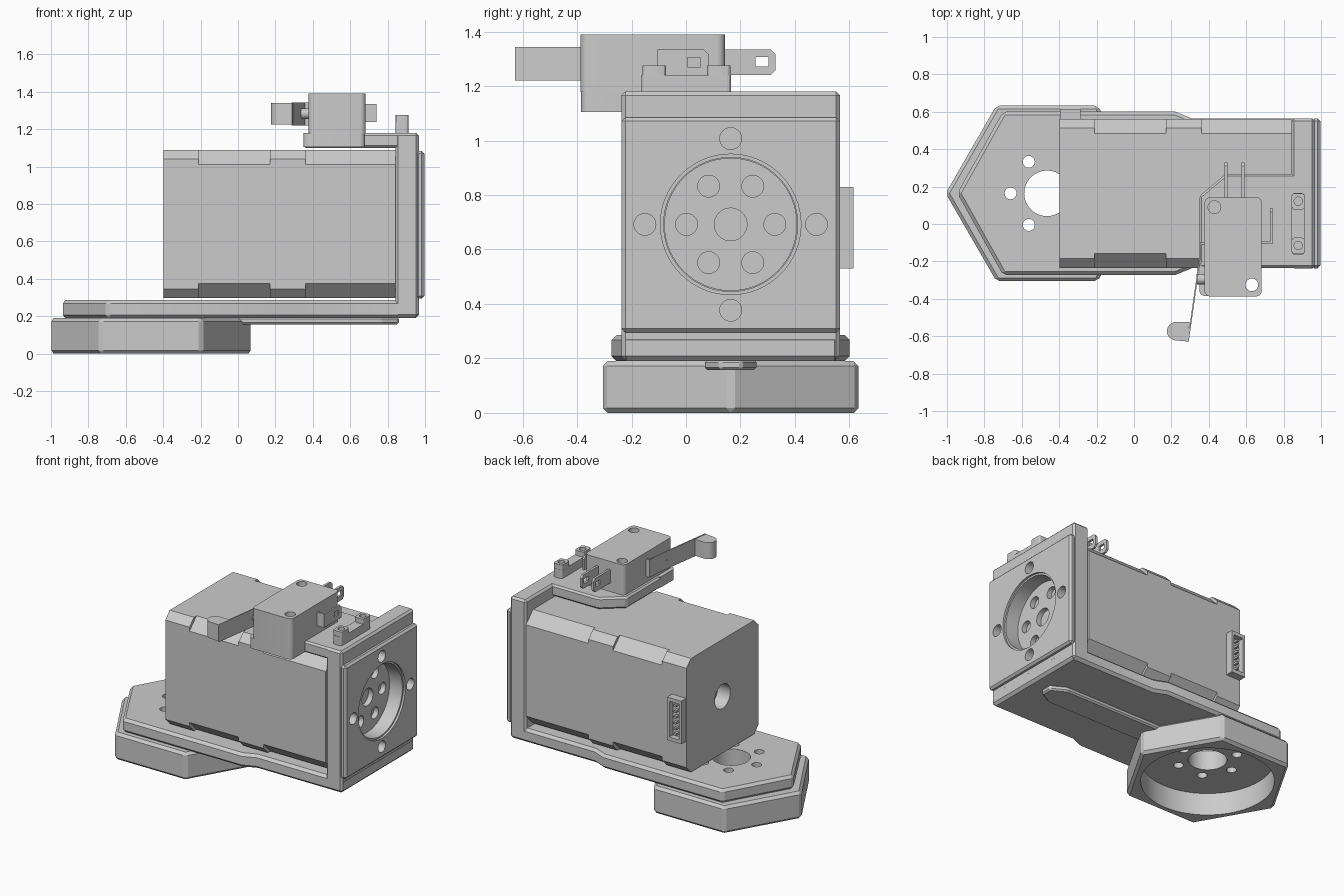
import bpy, bmesh
from math import cos, sin, pi, radians

if "Cube" in bpy.data.objects:
    bpy.data.objects.remove(bpy.data.objects["Cube"])

CY, CZ = 0.164, 0.692      # motor axis
HX = -0.465                # centre of hexagonal foot


def prism(name, pts, axis, lo, hi, bevel=0.0, smooth=False):
    """Extrude a 2D outline along an axis; outline is (y,z), (x,z) or (x,y)."""
    put = {'x': lambda a, b, c: (c, a, b),
           'y': lambda a, b, c: (a, c, b),
           'z': lambda a, b, c: (a, b, c)}[axis]
    bm = bmesh.new()
    face = bm.faces.new([bm.verts.new(put(a, b, lo)) for a, b in pts])
    ext = bmesh.ops.extrude_face_region(bm, geom=[face])
    top = [v for v in ext['geom'] if isinstance(v, bmesh.types.BMVert)]
    off = put(0, 0, hi - lo)
    bmesh.ops.translate(bm, verts=top, vec=off)
    bmesh.ops.recalc_face_normals(bm, faces=bm.faces)
    if bevel:
        sharp = [e for e in bm.edges if e.calc_face_angle(0) > 0.5]
        bmesh.ops.bevel(bm, geom=sharp, offset=bevel, segments=1,
                        affect='EDGES', clamp_overlap=True)
    me = bpy.data.meshes.new(name)
    bm.to_mesh(me)
    bm.free()
    ob = bpy.data.objects.new(name, me)
    bpy.context.collection.objects.link(ob)
    if smooth:
        shade(ob)
    return ob


def shade(ob):
    bpy.ops.object.select_all(action='DESELECT')
    ob.select_set(True)
    bpy.context.view_layer.objects.active = ob
    bpy.ops.object.shade_smooth_by_angle(angle=radians(25))


def circle(a, b, r, n=32):
    return [(a + r * cos(2 * pi * i / n), b + r * sin(2 * pi * i / n)) for i in range(n)]


def rect(a0, a1, b0, b1):
    return [(a0, b0), (a1, b0), (a1, b1), (a0, b1)]


def rounded(a0, a1, b0, b1, r, n=6):
    out = []
    for k, (a, b) in enumerate([(a1 - r, b1 - r), (a0 + r, b1 - r), (a0 + r, b0 + r), (a1 - r, b0 + r)]):
        for i in range(n + 1):
            t = (k + i / n) * pi / 2
            out.append((a + r * cos(t), b + r * sin(t)))
    return out


def octa(a0, a1, b0, b1, c):
    return [(a0 + c, b0), (a1 - c, b0), (a1, b0 + c), (a1, b1 - c),
            (a1 - c, b1), (a0 + c, b1), (a0, b1 - c), (a0, b0 + c)]


def apply_bool(ob, other, op):
    bpy.context.view_layer.objects.active = ob
    m = ob.modifiers.new(op, 'BOOLEAN')
    m.operation, m.object, m.solver = op, other, 'EXACT'
    bpy.ops.object.modifier_apply(modifier=m.name)
    bpy.data.objects.remove(other)


def holes(ob, axis, lo, hi, spots):
    """Drill round holes; spots are (a, b, radius)."""
    for a, b, r in spots:
        apply_bool(ob, prism('cutter', circle(a, b, r, 64 if r > 0.2 else 32), axis, lo, hi), 'DIFFERENCE')
    shade(ob)


# bolt circle in the foot
bolts = [(HX + 0.195 * cos(k * pi / 3), CY + 0.195 * sin(k * pi / 3), 0.032) for k in range(6)]
bolts.append((HX, CY, 0.122))

# hexagonal foot with round cavity below
foot = prism('hex_foot', circle(HX, CY, 0.542, 6), 'z', 0, 0.19, 0.018)
holes(foot, 'z', -0.05, 0.155, [(HX, CY, 0.42)])
holes(foot, 'z', 0.1, 0.3, bolts)

# base plate, pointed at the left and stepped in at the right
half = [(-0.945, 0), (-0.70, 0.437), (0.22, 0.437), (0.31, 0.40), (0.968, 0.40)]
outline = [(x, CY + d) for x, d in half] + [(x, CY - d) for x, d in half[:0:-1]]
base = prism('base_plate', outline, 'z', 0.19, 0.286, 0.018)
holes(base, 'z', 0.1, 0.4, bolts)

# rib under the base plate
prism('bottom_rib', [(-0.1, CY - 0.095), (0.76, CY - 0.095), (0.86, CY - 0.04), (0.86, CY + 0.04),
                     (0.76, CY + 0.095), (-0.1, CY + 0.095)], 'z', 0.157, 0.195, 0.01)

# upright end plate with a raised outer panel
face_holes = [(CY, CZ, 0.246)] + [(CY + 0.315 * cos(k * pi / 2), CZ + 0.315 * sin(k * pi / 2), 0.04)
                                  for k in range(4)]
upright = prism('end_plate', rect(-0.237, 0.565, 0.195, 1.18), 'x', 0.842, 0.967, 0.014)
holes(upright, 'x', 0.8, 1.05, face_holes)
panel = prism('outer_panel', rect(-0.237, 0.565, 0.295, 1.085), 'x', 0.95, 0.996, 0.014)
holes(panel, 'x', 0.9, 1.05, face_holes)
holes(panel, 'x', 0.982, 1.05, [(CY, CZ, 0.258)])

# motor output disc seen through the opening
disc = prism('output_disc', circle(CY, CZ, 0.244, 64), 'x', 0.83, 0.885)
holes(disc, 'x', 0.85, 0.95, [(CY, CZ, 0.06)] +
      [(CY + 0.162 * cos(k * pi / 3), CZ + 0.162 * sin(k * pi / 3), 0.04) for k in range(6)])

# motor body: alternating end caps and laminations
sections = [('motor_rear_cap', -0.397, -0.21, 0.05), ('motor_core', -0.21, 0.17, 0.078),
            ('motor_front_cap', 0.17, 0.36, 0.05), ('gearbox', 0.36, 0.842, 0.078)]
for name, x0, x1, c in sections:
    part = prism(name, octa(-0.235, 0.562, 0.297, 1.09, c), 'x', x0, x1)
    if name == 'motor_rear_cap':
        holes(part, 'x', -0.45, -0.3, [(CY, CZ, 0.085)])

# rear cable socket with pins
socket = prism('cable_socket', rect(-0.395, -0.285, 0.53, 0.83), 'y', 0.55, 0.615)
apply_bool(socket, prism('cutter', rect(-0.378, -0.302, 0.555, 0.805), 'y', 0.575, 0.65), 'DIFFERENCE')
for i in range(6):
    z = 0.58 + i * 0.04
    prism('socket_pin', rect(-0.348, -0.332, z - 0.007, z + 0.007), 'y', 0.57, 0.61)

# top shelf carrying the switch
shelf = prism('switch_shelf', [(0.35, -0.235), (0.90, -0.235), (0.90, 0.268), (0.49, 0.268), (0.35, 0.15)],
              'z', 1.1, 1.18, 0.012)
tongue = prism('switch_tongue', rounded(0.35, 0.68, -0.385, -0.2, 0.03), 'z', 1.105, 1.179)
holes(tongue, 'z', 1.0, 1.3, [(0.63, -0.325, 0.034)])

# two-hole bar on the top edge
bar = prism('top_bar', rounded(0.843, 0.912, -0.163, 0.165, 0.015, 3), 'z', 1.17, 1.24)
for y in (-0.115, 0.122):
    post = prism('bar_post', rounded(0.843, 0.912, y - 0.045, y + 0.042, 0.015, 3), 'z', 1.235, 1.275)
    holes(post, 'z', 1.25, 1.3, [(0.878, y, 0.022)])

# limit switch body
body = prism('switch_body', rounded(0.377, 0.683, -0.387, 0.143, 0.03), 'z', 1.178, 1.39)
holes(body, 'z', 1.1, 1.45, [(0.43, 0.09, 0.034), (0.63, -0.325, 0.034)])
prism('switch_button', circle(-0.295, 1.283, 0.028, 20), 'x', 0.335, 0.39, smooth=True)

# lever with curled tip
prism('switch_lever', [(0.38, -0.10), (0.352, -0.10), (0.346, -0.20), (0.286, -0.625), (0.293, -0.627),
                       (0.354, -0.20), (0.358, -0.11), (0.38, -0.11)], 'z', 1.22, 1.343)
tip = [(0.29, -0.628), (0.297, -0.525)]
tip += [(0.228 + 0.052 * cos(t), -0.573 + 0.05 * sin(t)) for t in [pi / 2 + pi * i / 12 for i in range(13)]]
prism('lever_tip', tip, 'z', 1.225, 1.34, smooth=True)

# solder tabs on the rear, each with a slot
for x in (0.492, 0.582):
    tab = prism('solder_tab', [(0.12, 1.24), (0.31, 1.24), (0.328, 1.258), (0.328, 1.317), (0.31, 1.335),
                               (0.12, 1.335)], 'x', x - 0.008, x + 0.008)
    apply_bool(tab, prism('cutter', rect(0.255, 0.303, 1.272, 1.307), 'x', x - 0.1, x + 0.1), 'DIFFERENCE')

# bent side tab
prism('side_tab_root', rect(0.66, 0.74, 1.24, 1.335), 'y', -0.106, -0.094)
side = prism('side_tab', [(-0.106, 1.24), (0.085, 1.24), (0.085, 1.315), (0.065, 1.335), (-0.106, 1.335)],
             'x', 0.728, 0.74)
apply_bool(side, prism('cutter', rect(0.005, 0.053, 1.27, 1.305), 'x', 0.6, 0.8), 'DIFFERENCE')
